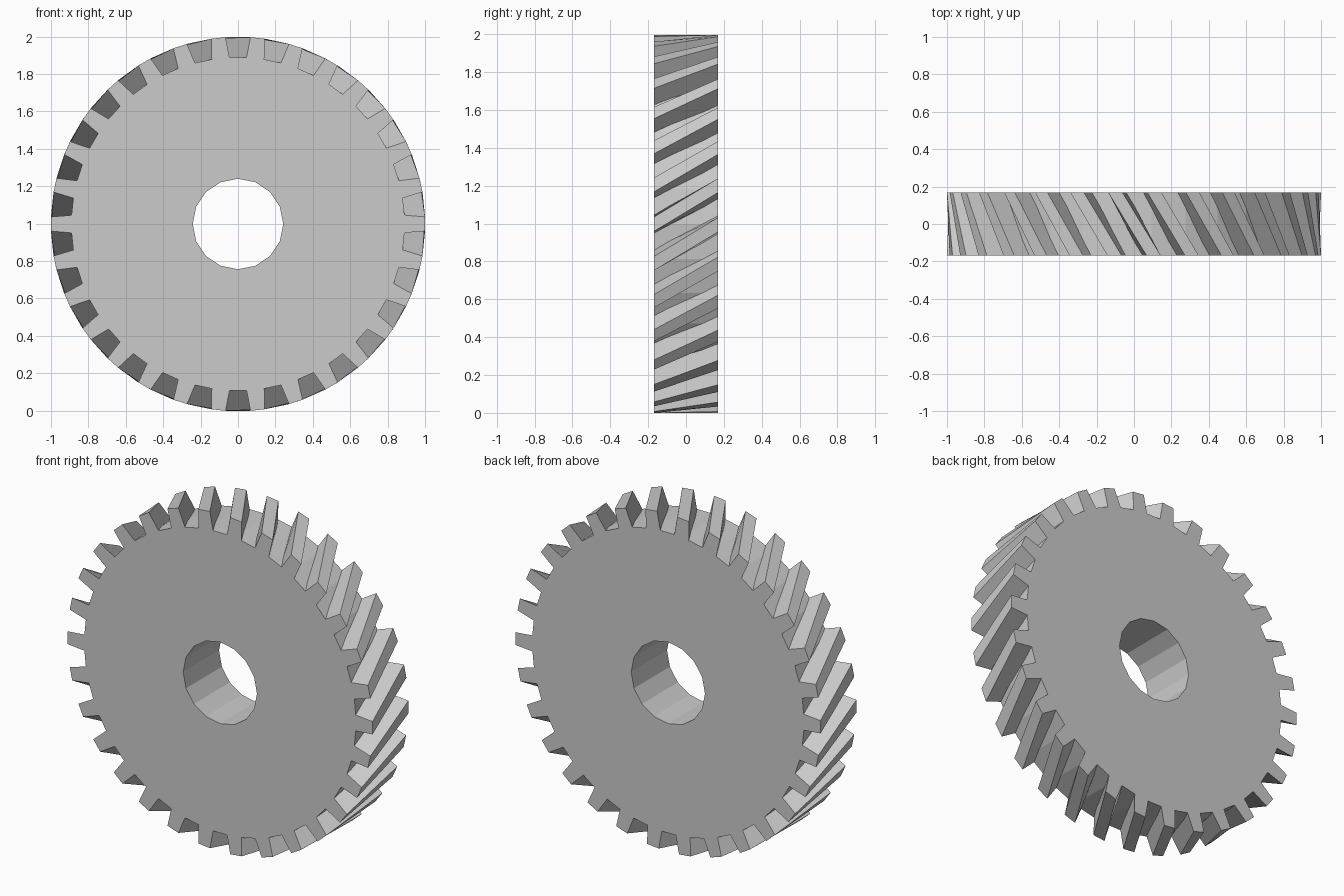
import bpy, bmesh
from math import sin, cos, pi, radians

if "Cube" in bpy.data.objects:
    bpy.data.objects.remove(bpy.data.objects["Cube"])

TEETH = 30
HALF = 0.168           # half thickness along y
CZ = 0.998             # axle height
TWIST = radians(11.7)  # helix twist from front to back


def finish(bm, name):
    bmesh.ops.recalc_face_normals(bm, faces=bm.faces)
    me = bpy.data.meshes.new(name)
    bm.to_mesh(me)
    bm.free()
    ob = bpy.data.objects.new(name, me)
    ob.location.z = CZ
    bpy.context.collection.objects.link(ob)
    return ob


def ring(bm, r, n, y):
    return [bm.verts.new((r * cos(2 * pi * i / n), y, r * sin(2 * pi * i / n)))
            for i in range(n)]


# Disc with a 16-sided axle hole
bm = bmesh.new()
edges = []
for r, n in ((0.895, TEETH), (0.242, 16)):
    vs = ring(bm, r, n, -HALF)
    edges += [bm.edges.new((vs[i], vs[(i + 1) % n])) for i in range(n)]
bmesh.ops.triangle_fill(bm, edges=edges, use_beauty=True)
ext = bmesh.ops.extrude_face_region(bm, geom=bm.faces[:], use_keep_orig=True)
for v in ext["geom"]:
    if isinstance(v, bmesh.types.BMVert):
        v.co.y = HALF
finish(bm, "gear_disc")

# Slanted teeth: each is a tapered profile at the front joined to a twisted copy at the back
PROFILE = [(0.86, -0.050), (1.0, -0.038), (1.0, 0.038), (0.86, 0.050)]
bm = bmesh.new()
for k in range(TEETH):
    ends = []
    for y, twist in ((-HALF, 0), (HALF, TWIST)):
        a = 2 * pi * k / TEETH + twist
        ends.append([bm.verts.new((r * cos(a) - t * sin(a), y, r * sin(a) + t * cos(a)))
                     for r, t in PROFILE])
    front, back = ends
    bm.faces.new(front)
    bm.faces.new(back[::-1])
    for i in range(4):
        j = (i + 1) % 4
        bm.faces.new((front[j], front[i], back[i], back[j]))
finish(bm, "gear_teeth")
